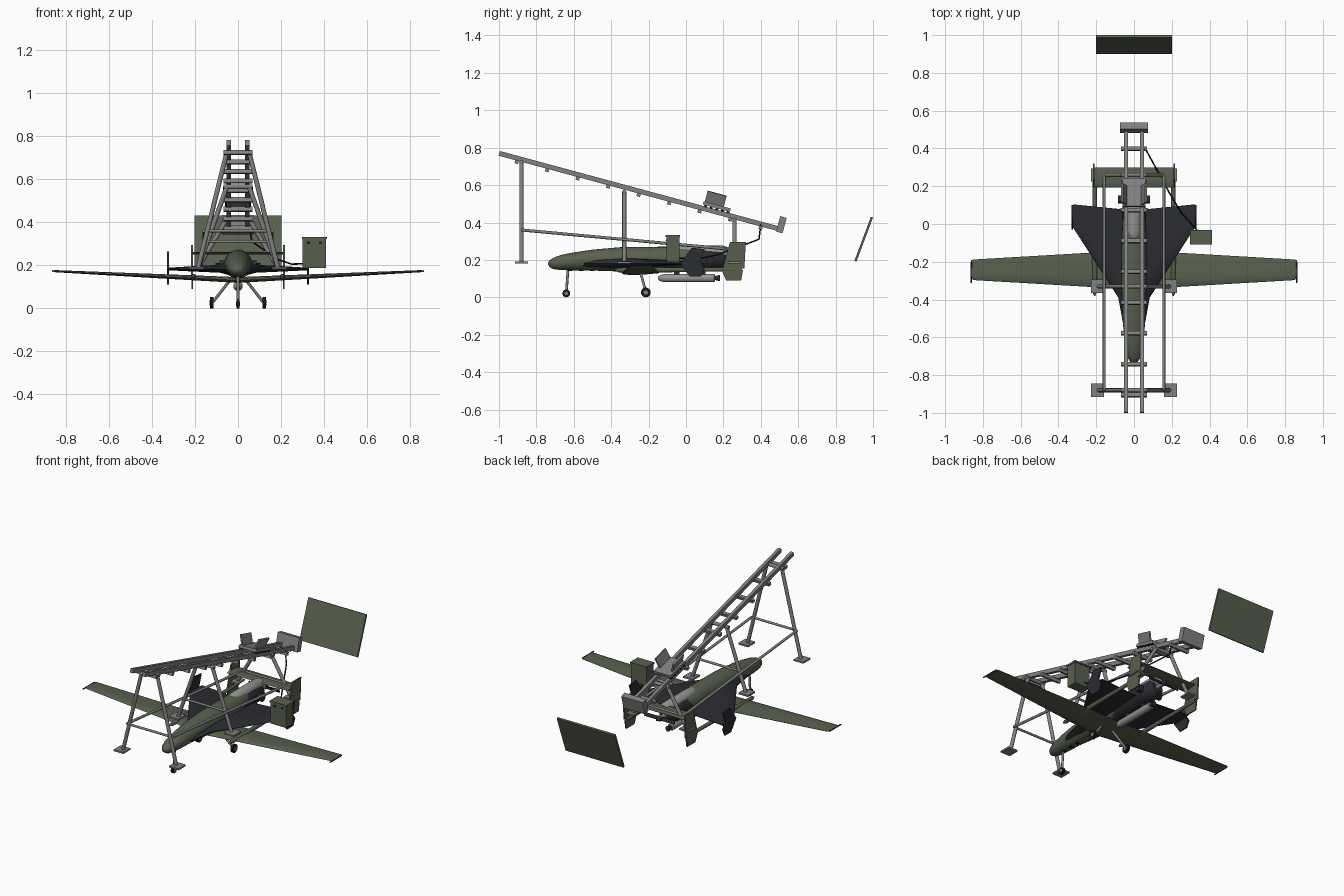
import bpy, math
from mathutils import Vector, Matrix

if "Cube" in bpy.data.objects:
    bpy.data.objects.remove(bpy.data.objects["Cube"])

def mat(name, c):
    m = bpy.data.materials.new(name)
    m.diffuse_color = (*c, 1)
    m.use_nodes = True
    m.node_tree.nodes["Principled BSDF"].inputs["Base Color"].default_value = m.diffuse_color
    return m

GREEN = mat("olive_green", (.098, .118, .076))
DARK = mat("charcoal", (.024, .025, .031))
GREY = mat("steel_grey", (.22, .22, .225))
LIGHT = mat("pale_grey", (.30, .31, .30))
BLACK = mat("rubber_black", (.009, .009, .01))

def make(name, verts, faces, m, smooth=False):
    me = bpy.data.meshes.new(name)
    me.from_pydata([tuple(v) for v in verts], [], faces)
    me.materials.append(m)
    ob = bpy.data.objects.new(name, me)
    bpy.context.collection.objects.link(ob)
    bpy.ops.object.select_all(action='DESELECT')
    ob.select_set(True)
    bpy.context.view_layer.objects.active = ob
    bpy.ops.object.mode_set(mode='EDIT')
    bpy.ops.mesh.select_all(action='SELECT')
    bpy.ops.mesh.normals_make_consistent(inside=False)
    bpy.ops.object.mode_set(mode='OBJECT')
    if smooth:
        bpy.ops.object.shade_smooth_by_angle(angle=math.radians(40))
    return ob

def loft(name, rings, m, smooth=True):
    n = len(rings[0])
    verts = [p for r in rings for p in r]
    faces = [(i*n+j, i*n+(j+1) % n, (i+1)*n+(j+1) % n, (i+1)*n+j)
             for i in range(len(rings)-1) for j in range(n)]
    faces += [tuple(range(n)), tuple(range((len(rings)-1)*n, len(rings)*n))]
    return make(name, verts, faces, m, smooth)

def tube(name, a, b, r, m=GREY, n=12, r2=None):
    a, b = Vector(a), Vector(b)
    q = (b-a).to_track_quat('Z', 'Y')
    ring = lambda c, rr: [c + q @ Vector((rr*math.cos(t*math.tau/n), rr*math.sin(t*math.tau/n), 0)) for t in range(n)]
    return loft(name, [ring(a, r), ring(b, r if r2 is None else r2)], m)

def box(name, c, s, m, rx=0, ry=0):
    R = Matrix.Rotation(rx, 3, 'X') @ Matrix.Rotation(ry, 3, 'Y')
    v = [Vector(c) + R @ Vector((x*s[0]/2, y*s[1]/2, z*s[2]/2))
         for x in (-1, 1) for y in (-1, 1) for z in (-1, 1)]
    return make(name, v, [(0, 1, 3, 2), (4, 6, 7, 5), (0, 4, 5, 1), (2, 3, 7, 6), (0, 2, 6, 4), (1, 5, 7, 3)], m)

def body(name, secs, m, x=0, n=24):
    # sections along y: (y, half width, half height, centre z)
    return loft(name, [[(x+rx*math.cos(t*math.tau/n), y, cz+rz*math.sin(t*math.tau/n))
                        for t in range(n)] for y, rx, rz, cz in secs], m)

FOIL = [(0, 0), (.06, .3), (.3, .5), (.65, .32), (1, .04), (1, -.04), (.65, -.25), (.3, -.4), (.06, -.25)]

def wing(name, secs, m):
    # sections along x: (x, leading y, trailing y, z, thickness)
    return loft(name, [[(x, le+(te-le)*u, z+t*w) for u, w in FOIL] for x, le, te, z, t in secs], m)

def mirrored(secs):
    return [(-s[0], *s[1:]) for s in reversed(secs) if s[0] > 0] + secs

def fin(name, x, pts, th, m):
    n = len(pts)
    return loft(name, [[(x+d, y, z) for y, z in pts] for d in (-th/2, th/2)], m, False)

# ---- launch rail
RA = -math.atan(.27)
rz = lambda y: .50 - .27*y
for s in (-1, 1):
    box("launch_rail", (s*.043, -.25, rz(-.25)), (.02, 1.55, .026), GREY, RA)
for i in range(9):
    y = -.905 + .163*i
    box("rail_rung", (0, y, rz(y)-.02), (.135, .02, .02), GREY, RA)
box("rail_end_box", (0, .51, .388), (.15, .036, .085), GREY, RA)

# ---- cradle carriage
box("carriage_base", (0, .165, rz(.165)+.03), (.12, .15, .018), GREY, RA)
for s in (-1, 1):
    box("cradle_plate", (s*.052, .158, rz(.158)+.066), (.01, .105, .07), GREY, RA, s*.35)
    for k in range(5):
        y = .105 + .03*k
        tube("carriage_roller", (s*.04, y, rz(y)+.017), (s*.06, y, rz(y)+.017), .008, BLACK)

# ---- rail supports: three A-frames
for y, top, brace in ((-.88, .725, .36), (-.33, .565, .31), (.26, .415, .26)):
    for s in (-1, 1):
        tube("support_leg", (s*.052, y, top), (s*.185, y, .19), .011)
        box("foot_plate", (s*.193, y, .187), (.068, .07, .01), GREY)
    h = .052 + .133*(top-brace)/(top-.19)
    tube("cross_brace", (-h, y, brace), (h, y, brace), .007)
    tube("support_head", (-.068, y, top), (.068, y, top), .011)
for s in (-1, 1):
    tube("side_brace", (s*.158, -.88, .36), (s*.158, .26, .255), .008)

# ---- twin boom aircraft
body("fuselage", [(-.737, .006, .005, .18), (-.73, .02, .018, .18), (-.71, .033, .03, .181),
                  (-.67, .045, .04, .186), (-.6, .053, .048, .192), (-.5, .06, .056, .199),
                  (-.35, .066, .065, .203), (-.1, .066, .066, .205), (.02, .06, .06, .205),
                  (.09, .04, .045, .207)], GREEN)
wing("main_wing", mirrored([(0, -.345, -.145, .13, .03), (.2, -.335, -.15, .14, .026),
                            (.85, -.297, -.188, .172, .011), (.862, -.288, -.192, .173, .006)]), GREEN)
wing("tailplane", [(-.212, .192, .298, .255, .014), (.212, .192, .298, .255, .014)], GREEN)
for s in (-1, 1):
    body("tail_boom", [(-.38, .003, .003, .146), (-.36, .012, .012, .146), (-.2, .014, .014, .146),
                       (.3, .01, .01, .15)], GREEN, s*.208, 12)
    fin("tail_fin", s*.213, [(.195, .15), (.235, .295), (.32, .295), (.312, .155)], .009, GREEN)
    fin("ventral_fin", s*.213, [(.19, .146), (.305, .146), (.295, .09), (.215, .09)], .008, GREEN)
    tube("wingtip_probe", (s*.862, -.312, .173), (s*.862, -.2, .173), .004, DARK, 8)
# satellite hump over the rear fuselage
body("top_hump", [(-.11, .004, .004, .235), (-.1, .018, .016, .238), (-.08, .03, .027, .24),
                  (-.04, .037, .035, .241), (.2, .037, .035, .241), (.225, .028, .026, .241)], LIGHT)
# camera windows under the nose
for y in (-.62, -.56, -.5):
    tube("nose_window", (0, y, .142), (0, y, .16), .012, BLACK)

# ---- landing gear
tube("nose_strut", (0, -.63, .16), (0, -.64, .022), .007)
tube("nose_wheel", (-.007, -.64, .021), (.007, -.64, .021), .021, BLACK, 20)
tube("nose_hub", (-.009, -.64, .021), (.009, -.64, .021), .01, GREY)
for s in (-1, 1):
    tube("main_strut", (s*.03, -.245, .14), (s*.116, -.215, .03), .007)
    tube("main_wheel", (s*.115, -.215, .026), (s*.13, -.215, .026), .026, BLACK, 20)
    tube("main_hub", (s*.113, -.215, .026), (s*.132, -.215, .026), .012, GREY)

# ---- dark delta drone
wing("delta_wing", mirrored([(0, -.66, .085, .182, .08), (.045, -.6, .085, .182, .068),
                             (.083, -.39, .08, .182, .042), (.322, -.02, .104, .182, .014)]), DARK)
for s in (-1, 1):
    fin("tip_fin", s*.326, [(-.03, .18), (.03, .265), (.1, .258), (.075, .19), (.1, .15),
                            (.08, .11), (.02, .11)], .008, DARK)
    tube("engine_cylinder", (s*.03, .13, .2), (s*.085, .13, .2), .022, DARK)
body("delta_body", [(-.6, .02, .015, .185), (-.45, .05, .042, .19), (-.1, .062, .058, .195),
                    (.1, .06, .06, .2), (.19, .054, .054, .2), (.21, .035, .035, .2)], DARK)
tube("propeller_shaft", (0, .2, .2), (0, .265, .2), .014, GREY)
tube("spinner", (0, .265, .2), (0, .295, .2), .018, DARK, 16, .004)
for s in (-1, 1):
    box("propeller_blade", (s*.055, .262, .2), (.1, .006, .022), DARK, .4)

# ---- booster under the delta
body("booster", [(-.15, .006, .006, .103), (-.14, .015, .015, .103), (-.115, .022, .022, .103),
                 (.15, .022, .022, .103), (.155, .017, .017, .103)], LIGHT)
tube("booster_nozzle", (0, .155, .103), (0, .182, .103), .01, DARK, 16, .017)
for y in (-.05, .09):
    box("booster_mount", (0, y, .14), (.02, .03, .04), DARK)

# ---- control cabinet with cable
box("control_cabinet", (.355, -.07, .255), (.108, .068, .135), GREEN)
box("cabinet_lid", (.355, -.07, .327), (.116, .078, .01), GREEN)
for x in (.328, .382):
    box("cabinet_latch", (x, -.105, .305), (.012, .006, .01), BLACK)
pts = [(.05, .40, .39), (.065, .39, .31), (.19, .16, .225), (.25, .06, .205), (.34, -.04, .21)]
for a, b in zip(pts, pts[1:]):
    tube("control_cable", a, b, .004, BLACK, 8)

# ---- blast panel
box("blast_panel", (0, .95, .311), (.404, .012, .252), GREEN, math.atan2(.09, -.24)+math.pi-2*math.atan2(.09, .24)+2*math.atan2(.09, .24))
bpy.data.objects["blast_panel"].data.transform(Matrix.Identity(4))
